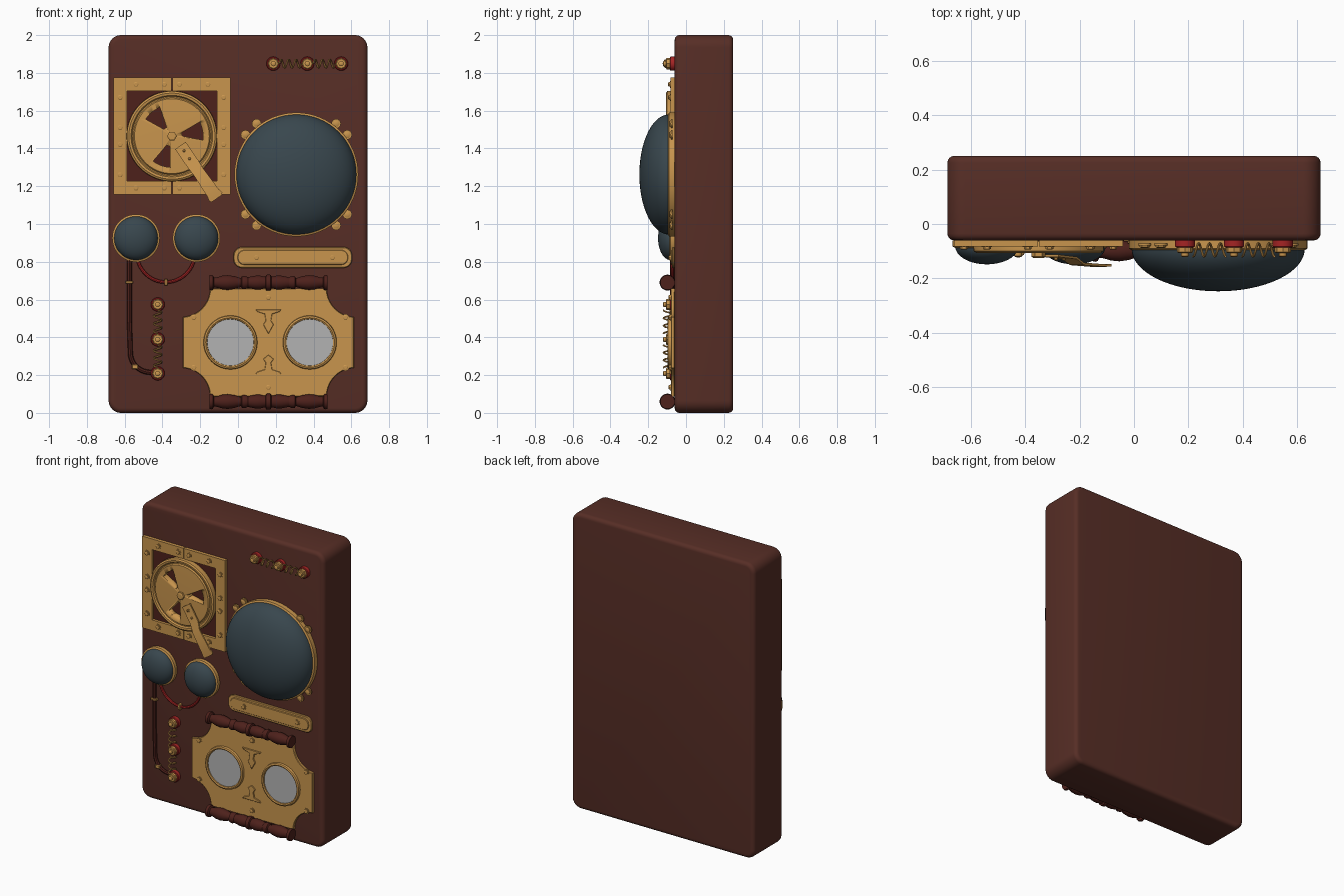
import bpy, bmesh
from math import sin, cos, pi, radians
from mathutils import Vector

cube = bpy.data.objects.get("Cube")
if cube:
    bpy.data.objects.remove(cube, do_unlink=True)

WALL = -0.06  # front face of the case; depths are measured outwards from it


def material(name, r, g, b):
    m = bpy.data.materials.new(name)
    m.use_nodes = True
    m.diffuse_color = (r, g, b, 1)
    m.node_tree.nodes["Principled BSDF"].inputs["Base Color"].default_value = (r, g, b, 1)
    return m


WOOD = material("brown wood", 0.095, 0.027, 0.019)
DARK = material("dark red wood", 0.075, 0.015, 0.011)
GOLD = material("brass", 0.58, 0.3, 0.075)
SLATE = material("slate dome", 0.04, 0.062, 0.075)
RED = material("red", 0.38, 0.018, 0.018)
GREY = material("light grey", 0.45, 0.45, 0.45)


def finish(name, mat, bm, smooth=True):
    bmesh.ops.remove_doubles(bm, verts=bm.verts, dist=1e-5)
    bmesh.ops.recalc_face_normals(bm, faces=bm.faces)
    me = bpy.data.meshes.new(name)
    bm.to_mesh(me)
    bm.free()
    me.materials.append(mat)
    ob = bpy.data.objects.new(name, me)
    bpy.context.collection.objects.link(ob)
    bpy.ops.object.select_all(action='DESELECT')
    bpy.context.view_layer.objects.active = ob
    ob.select_set(True)
    if smooth:
        bpy.ops.object.shade_smooth_by_angle(angle=radians(35))
    return ob


def prism(name, mat, pts, d0, d1, bevel=0.0, segs=1):
    """Extrude an outline in x, z between two depths."""
    bm = bmesh.new()
    back = [bm.verts.new((x, WALL - d0, z)) for x, z in pts]
    front = [bm.verts.new((x, WALL - d1, z)) for x, z in pts]
    bm.faces.new(back)
    bm.faces.new(front)
    n = len(pts)
    for i in range(n):
        j = (i + 1) % n
        bm.faces.new((back[i], back[j], front[j], front[i]))
    bmesh.ops.recalc_face_normals(bm, faces=bm.faces)
    if bevel:
        edges = [e for e in bm.edges if abs(e.verts[0].co.y - e.verts[1].co.y) < 1e-6]
        bmesh.ops.bevel(bm, geom=edges, offset=bevel, segments=segs, profile=0.5, affect='EDGES')
    return finish(name, mat, bm)


def lathe(name, mat, x, z, profile, n=48, axis='Y', depth=0.0):
    """Turn (radius, offset) points about an axis through x, z."""
    bm = bmesh.new()
    rings = []
    for r, d in profile:
        ring = []
        for i in range(n):
            c, s = r * cos(2 * pi * i / n), r * sin(2 * pi * i / n)
            p = (x + c, WALL - d, z + s) if axis == 'Y' else (x + d, WALL - depth + c, z + s)
            ring.append(bm.verts.new(p))
        rings.append(ring)
    for a, b in zip(rings, rings[1:]):
        for i in range(n):
            bm.faces.new((a[i], a[(i + 1) % n], b[(i + 1) % n], b[i]))
    return finish(name, mat, bm)


def wire(name, mat, pts, radius):
    cu = bpy.data.curves.new(name, 'CURVE')
    cu.dimensions = '3D'
    cu.bevel_depth = radius
    cu.bevel_resolution = 2
    cu.use_fill_caps = True
    sp = cu.splines.new('POLY')
    sp.points.add(len(pts) - 1)
    for p, (x, d, z) in zip(sp.points, pts):
        p.co = (x, WALL - d, z, 1)
    ob = bpy.data.objects.new(name, cu)
    bpy.context.collection.objects.link(ob)
    me = bpy.data.meshes.new_from_object(ob.evaluated_get(bpy.context.evaluated_depsgraph_get()))
    bpy.data.objects.remove(ob)
    bm = bmesh.new()
    bm.from_mesh(me)
    me.materials.clear()
    return finish(name, mat, bm)


def arc(cx, cz, r, a0, a1, n=8):
    return [(cx + r * cos(radians(a0 + (a1 - a0) * i / n)),
             cz + r * sin(radians(a0 + (a1 - a0) * i / n))) for i in range(n + 1)]


def rounded(x0, x1, z0, z1, r):
    return (arc(x1 - r, z1 - r, r, 0, 90) + arc(x0 + r, z1 - r, r, 90, 180)
            + arc(x0 + r, z0 + r, r, 180, 270) + arc(x1 - r, z0 + r, r, 270, 360))


def box(x0, x1, z0, z1):
    return [(x0, z0), (x1, z0), (x1, z1), (x0, z1)]


def bolt(x, z, d, r=0.019):
    lathe("bolt_washer", GOLD, x, z, [(0, d - .005), (r, d - .005), (r, d + .003), (0, d + .003)], 16)
    lathe("bolt_head", GOLD, x, z, [(0, d), (r * .75, d), (r * .75, d + .009), (r * .5, d + .012), (0, d + .012)], 6)


# Case
prism("case", WOOD, rounded(-.685, .685, 0, 2, .065), -.31, 0, .025, 4)

# Square brass frame made of two halves, with a dark panel behind
FX, FZ = -.35, 1.465
prism("frame_panel", DARK, box(FX - .25, FX + .25, FZ - .25, FZ + .25), -.001, .004)
for s in (-1, 1):
    pts = [(.002, .31), (.31, .31), (.31, -.31), (.002, -.31),
           (.002, -.238), (.238, -.238), (.238, .238), (.002, .238)]
    prism("frame_half", GOLD, [(FX + s * x, FZ + z) for x, z in pts], 0, .022)
    for t in (-1, 1):
        for u, v in ((.04, .274), (.19, .274), (.274, .205), (.274, .045)):
            bolt(FX + s * u, FZ + t * v, .022)

# Vent disc with three wedge openings
disc = lathe("vent_disc", GOLD, FX, FZ, [
    (0, 0), (.235, 0), (.24, .02), (.238, .04), (.228, .046), (.216, .044),
    (.21, .034), (.204, .034), (.198, .042), (0, .048)], 64)
for a in (10, 130, 250):
    wedge = arc(FX, FZ, .165, a - 17, a + 17, 6) + arc(FX, FZ, .055, a + 9, a - 9, 2)
    cutter = prism("vent_cutter", GOLD, wedge, -.03, .1)
    cutter.hide_render = True
    mod = disc.modifiers.new("opening", 'BOOLEAN')
    mod.operation = 'DIFFERENCE'
    mod.solver = 'EXACT'
    mod.object = cutter
    bpy.context.view_layer.objects.active = disc
    bpy.ops.object.modifier_apply(modifier=mod.name)
    bpy.data.objects.remove(cutter, do_unlink=True)
lathe("vent_hub", GOLD, FX, FZ, [(0, .04), (.026, .04), (.026, .06), (.018, .065), (0, .065)], 6)

# Bent lever over the disc
start, end = Vector((-.305, 1.415)), Vector((-.112, 1.135))
along = (end - start).normalized()
side = Vector((-along.y, along.x))
bm = bmesh.new()
rows = []
for t, d, w in ((0, .052, .034), (.35, .06, .034), (.5, .082, .031), (.9, .088, .036), (.97, .087, .042), (1, .087, .034)):
    c = start.lerp(end, t)
    rows.append([bm.verts.new((c.x + side.x * w * s, WALL - d - h, c.y + side.y * w * s))
                 for s, h in ((-1, 0), (1, 0), (1, .009), (-1, .009))])
for a, b in zip(rows, rows[1:]):
    for i in range(4):
        bm.faces.new((a[i], a[(i + 1) % 4], b[(i + 1) % 4], b[i]))
bm.faces.new(rows[0])
bm.faces.new(rows[-1])
finish("lever", GOLD, bm)
for t in (.1, .25):
    c = start.lerp(end, t)
    bolt(c.x, c.y, .062, .01)


# Slate domes seated in brass rims
def dome(name, x, z, r, base, height):
    lathe(name + "_rim", GOLD, x, z, [(0, 0), (r + .01, 0), (r + .01, base), (r, base + .006), (0, base + .006)], 64)
    lathe(name, SLATE, x, z, [(r * cos(pi / 2 * i / 16), base + height * sin(pi / 2 * i / 16)) for i in range(17)], 64)


dome("large_dome", .309, 1.262, .318, .03, .157)
dome("left_small_dome", -.22, .925, .116, .022, .066)
dome("right_small_dome", -.54, .925, .116, .022, .066)
for q in (45, 135, 225, 315):
    for a in (q - 7, q + 7):
        bolt(.309 + .342 * cos(radians(a)), 1.262 + .342 * sin(radians(a)), .016, .025)

# Red hose between the small domes and brown pipe down to the terminals
wire("red_hose", RED, [(x, .013, z) for x, z in arc(-.382, .845, .153, 185, 355, 24)], .009)
wire("brown_pipe", DARK, [(-.575, .012, .83), (-.575, .012, .5)]
     + [(x, .012, z) for x, z in arc(-.465, .32, .105, 180, 260, 10)] + [(-.425, .012, .21)], .013)
for x, z, w, h in ((-.382, .692, .008, .018), (-.575, .692, .02, .007), (-.545, .245, .016, .012)):
    prism("hose_clip", GOLD, box(x - w, x + w, z - h, z + h), 0, .027, .003)


# Terminals joined by coil springs
def terminal(x, z):
    lathe("terminal_base", RED, x, z, [(0, 0), (.037, 0), (.037, .022), (.033, .026), (0, .026)], 24)
    lathe("terminal_nut", GOLD, x, z, [(0, .026), (.03, .026), (.03, .042), (.025, .046), (0, .046)], 8)
    lathe("terminal_stud", GOLD, x, z, [(0, .046), (.014, .046), (.014, .058), (.008, .062), (0, .062)], 12)


def spring(a, b, turns=3):
    a, b = Vector(a), Vector(b)
    along = (b - a).normalized()
    side = Vector((-along.y, along.x))
    pts = []
    n = turns * 14
    for i in range(n + 1):
        p = a.lerp(b, i / n) + side * .022 * sin(2 * pi * turns * i / n)
        pts.append((p.x, .035 + .024 * cos(2 * pi * turns * i / n), p.y))
    wire("coil_spring", GOLD, pts, .0045)


for row in ([(.187, 1.849), (.367, 1.849), (.546, 1.849)], [(-.425, .574), (-.425, .389), (-.425, .209)]):
    for p in row:
        terminal(*p)
    for p, q in zip(row, row[1:]):
        spring(Vector(p).lerp(Vector(q), .17), Vector(p).lerp(Vector(q), .83))

# Long name bar
prism("bar_plate", GOLD, rounded(-.024, .604, .768, .878, .045), 0, .014, .004)
prism("bar_inset", GOLD, rounded(-.002, .582, .784, .862, .035), .01, .02, .003)
for x in (.098, .5):
    bolt(x, .822, .02)

# Dial plate with scooped corners
PX, PZ, W, H, R = .161, .373, .459, .285, .15
plate = []
for sx, sz, a0, a1 in ((1, 1, 270, 180), (-1, 1, 0, -90), (-1, -1, 90, 0), (1, -1, 180, 90)):
    corner = arc(PX + sx * W, PZ + sz * H, R, a0, a1, 10)
    # lip beside each scoop
    plate += [(PX + (x - PX) * (.985 if abs(x - PX) > W - .01 else 1), z) for x, z in corner]
    if sx * sz > 0:
        plate.append((PX + sx * (W - R), PZ + sz * H))
prism("dial_plate", GOLD, plate, 0, .02, .003)
for x in (-.04, .38):
    lathe("dial_ring", GOLD, x, PZ, [(.122, .018), (.124, .034), (.131, .038), (.14, .034), (.143, .018)])
    lathe("dial_face", GREY, x, PZ, [(0, .018), (.124, .018), (.124, .026), (0, .026)])
for x, z in ((-.395, .132), (0, .238), (.408, .132)):
    for s in (-1, 1):
        bolt(PX + x, PZ + s * z, .02)

# Raised ornaments between the dials
for s, foot, tip in ((1, .175, .045), (-1, .168, .065)):
    half = [(.068, foot), (.06, foot - .012), (.02, foot - .025), (.014, foot - .06), (.028, foot - .08)]
    pts = half + [(0, tip)] + [(-x, z) for x, z in reversed(half)]
    prism("dial_ornament", GOLD, [(PX + x, PZ + s * z) for x, z in pts], .018, .027, .002)

# Turned wooden spindles above and below the dial plate
half = [(0, -.313), (.038, -.313), (.041, -.303), (.038, -.294), (.026, -.288), (.028, -.272),
        (.036, -.245), (.039, -.215), (.034, -.18), (.025, -.152), (.024, -.145), (.033, -.14),
        (.035, -.125), (.028, -.108), (.03, -.1), (.036, -.07), (.037, -.045), (.031, -.022),
        (.031, -.016), (.041, -.012), (.042, 0)]
spindle = half + [(r, -d) for r, d in reversed(half[:-1])]
for z in (.69, .06):
    lathe("spindle", DARK, PX, z, spindle, 24, 'X', .038)
